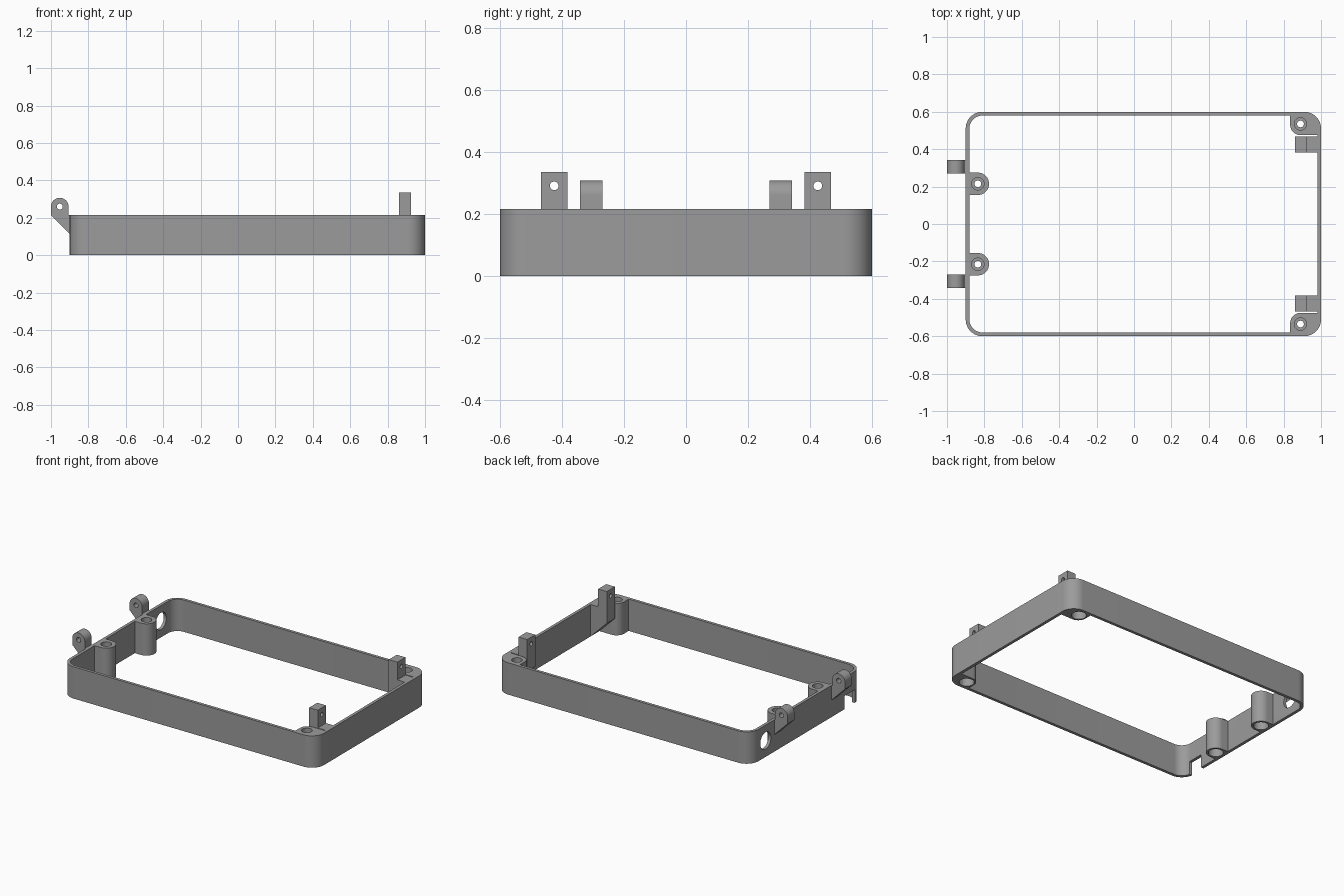
import bpy, bmesh
from math import cos, sin, pi, radians
from mathutils import Vector

if "Cube" in bpy.data.objects:
    bpy.data.objects.remove(bpy.data.objects["Cube"])

HEIGHT = 0.215
WALL = 0.02
RADIUS = 0.09

gray = bpy.data.materials.new("plain gray")
gray.use_nodes = True
gray.diffuse_color = (0.33, 0.33, 0.33, 1)
gray.node_tree.nodes["Principled BSDF"].inputs["Base Color"].default_value = gray.diffuse_color


def arc(cx, cy, r, start, end, steps=12):
    angles = [radians(start + (end - start) * i / steps) for i in range(steps + 1)]
    return [(cx + r * cos(a), cy + r * sin(a)) for a in angles]


def prism(name, points, lo, hi, axis="z"):
    """Extrude a 2D outline along an axis."""
    place = {"x": lambda u, v, w: (w, u, v),
             "y": lambda u, v, w: (u, w, v),
             "z": lambda u, v, w: (u, v, w)}[axis]
    bm = bmesh.new()
    base = bm.faces.new([bm.verts.new(place(u, v, lo)) for u, v in points])
    top = bmesh.ops.extrude_face_region(bm, geom=[base])["geom"]
    bmesh.ops.translate(bm, vec=Vector(place(0, 0, hi - lo)),
                        verts=[g for g in top if isinstance(g, bmesh.types.BMVert)])
    bmesh.ops.recalc_face_normals(bm, faces=bm.faces)
    mesh = bpy.data.meshes.new(name)
    bm.to_mesh(mesh)
    bm.free()
    mesh.materials.append(gray)
    obj = bpy.data.objects.new(name, mesh)
    bpy.context.collection.objects.link(obj)
    return obj


def rod(u, v, r, lo, hi, axis="z"):
    return prism("cutter", arc(u, v, r, 0, 360, 32)[:-1], lo, hi, axis)


def cut(obj, *cutters):
    """Subtract the cutters, then remove them."""
    for cutter in cutters:
        mod = obj.modifiers.new("cut", "BOOLEAN")
        mod.operation = "DIFFERENCE"
        mod.solver = "EXACT"
        mod.object = cutter
        bpy.context.view_layer.update()
        graph = bpy.context.evaluated_depsgraph_get()
        mesh = bpy.data.meshes.new_from_object(obj.evaluated_get(graph))
        obj.modifiers.clear()
        obj.data = mesh
        bpy.data.objects.remove(cutter)


def finish(obj):
    bpy.ops.object.select_all(action="DESELECT")
    obj.select_set(True)
    bpy.context.view_layer.objects.active = obj
    bpy.ops.object.shade_smooth_by_angle(angle=radians(30))


def rounded_outline(inset):
    r = RADIUS - inset
    pts = []
    for cx, cy, a in ((0.91, 0.51, 0), (-0.81, 0.51, 90), (-0.81, -0.51, 180), (0.91, -0.51, 270)):
        pts += arc(cx, cy, r, a, a + 90)
    return pts


def rectangle(u0, u1, v0, v1):
    return [(u0, v0), (u1, v0), (u1, v1), (u0, v1)]


# Rounded wall frame with a cable hole and a bottom notch in one end
frame = prism("wall_frame", rounded_outline(0), 0, HEIGHT)
cut(frame,
    prism("cutter", rounded_outline(WALL), -0.1, HEIGHT + 0.1),
    rod(0.435, 0.11, 0.057, -0.95, -0.85, "x"),
    prism("cutter", rectangle(-0.52, -0.41, -0.1, 0.09), -0.95, -0.84, "x"))
finish(frame)


def bore(boss, x, y):
    """Screw hole, wider at the top and widest underneath."""
    cut(boss,
        rod(x, y, 0.018, -0.1, HEIGHT + 0.1),
        rod(x, y, 0.033, HEIGHT - 0.06, HEIGHT + 0.1),
        rod(x, y, 0.046, -0.1, 0.1))
    finish(boss)


for side, word in ((1, "back"), (-1, "front")):
    # Corner screw boss filling the inside of the frame corner
    outline = (arc(0.89, 0.53, 0.055, 180, 270) + [(0.98, 0.475)]
               + arc(0.91, 0.51, RADIUS - WALL, 0, 90) + [(0.835, 0.58)])
    boss = prism(word + "_corner_boss", [(x, side * y) for x, y in outline], 0, HEIGHT)
    bore(boss, 0.89, side * 0.535)

    # Round screw boss on the hinge end
    outline = ([(-0.88, -0.06)] + arc(-0.835, 0, 0.06, -90, 90, 24) + [(-0.88, 0.06)])
    boss = prism(word + "_hinge_boss", [(x, y + side * 0.215) for x, y in outline], 0, HEIGHT)
    bore(boss, -0.835, side * 0.215)

    # Latch tab with a sloped foot on the inside of the wall
    outline = [(0.86, 0.335), (0.925, 0.335), (0.925, HEIGHT), (0.98, HEIGHT), (0.98, 0), (0.86, 0.12)]
    tab = prism(word + "_latch_tab", outline, *sorted((side * 0.382, side * 0.468)), "y")
    cut(tab, rod(side * 0.425, 0.29, 0.014, 0.8, 1, "x"))
    finish(tab)

    # Hinge ear with a sloped gusset on the outside of the wall
    outline = (arc(-0.953, 0.26, 0.047, 0, 180, 24)
               + [(-1, HEIGHT), (-0.9, 0.115), (-0.9, HEIGHT), (-0.906, HEIGHT)])
    ear = prism(word + "_hinge_ear", outline, *sorted((side * 0.27, side * 0.342)), "y")
    cut(ear, rod(-0.953, 0.26, 0.016, *sorted((side * 0.2, side * 0.4)), "y"))
    finish(ear)
